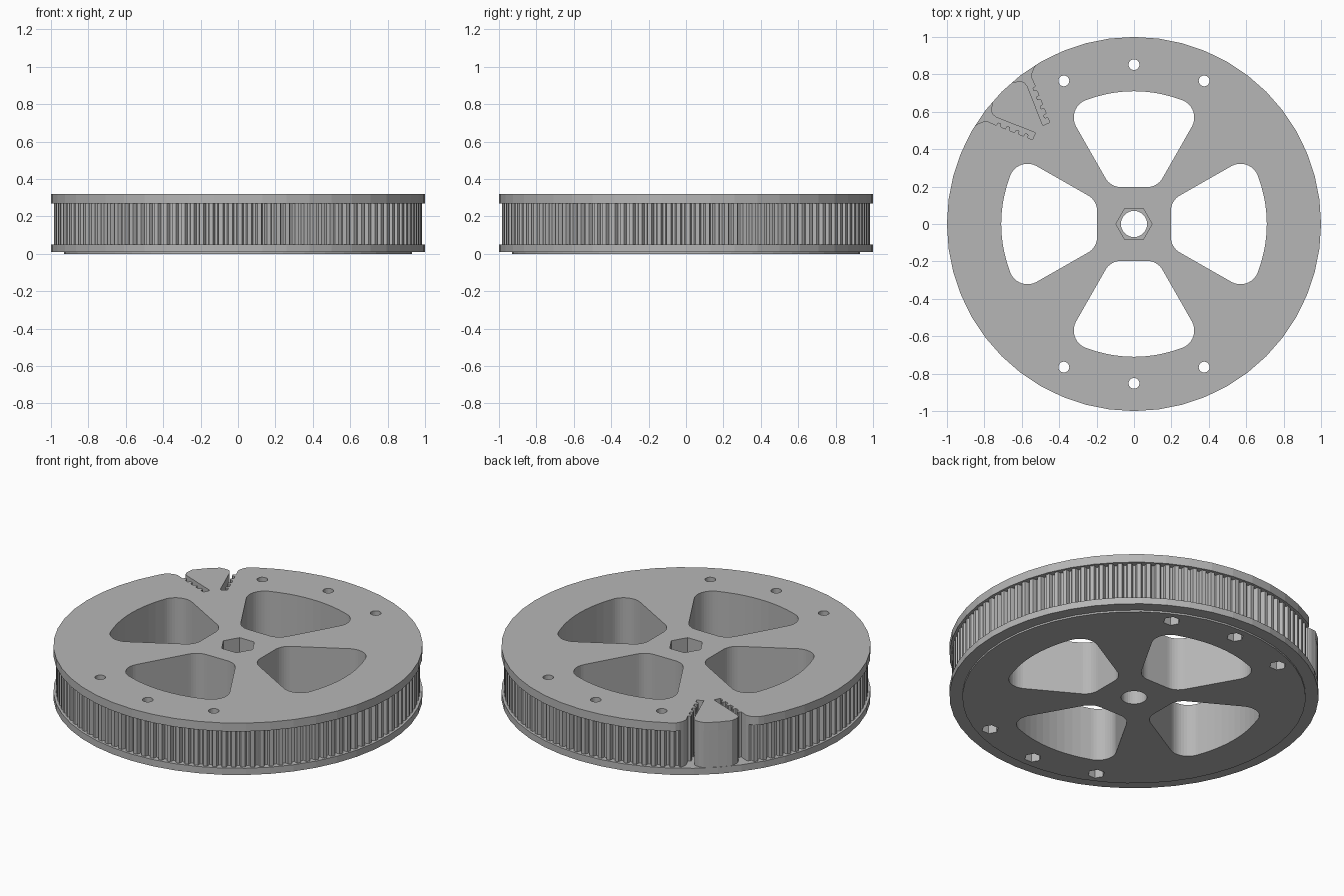
import bpy, bmesh
from math import sin, cos, pi, radians, sqrt
from mathutils.geometry import convex_hull_2d

if "Cube" in bpy.data.objects:
    bpy.data.objects.remove(bpy.data.objects["Cube"])

grey = bpy.data.materials.new("plain grey")
grey.diffuse_color = (0.47, 0.47, 0.47, 1)
grey.use_nodes = True
grey.node_tree.nodes["Principled BSDF"].inputs["Base Color"].default_value = grey.diffuse_color


def circle(r, n, cx=0, cy=0, start=0.0):
    return [(cx + r * cos(start + 2 * pi * i / n), cy + r * sin(start + 2 * pi * i / n)) for i in range(n)]


def turn(pts, a):
    return [(x * cos(a) - y * sin(a), x * sin(a) + y * cos(a)) for x, y in pts]


def hull(pts):
    return [pts[i] for i in convex_hull_2d(pts)]


def prisms(name, items):
    """One object holding several extruded outlines: (points, z0, z1)."""
    bm = bmesh.new()
    for pts, z0, z1 in items:
        f = bm.faces.new([bm.verts.new((x, y, z0)) for x, y in pts])
        ext = bmesh.ops.extrude_face_region(bm, geom=[f], use_keep_orig=True)
        for v in ext["geom"]:
            if isinstance(v, bmesh.types.BMVert):
                v.co.z = z1
    bmesh.ops.recalc_face_normals(bm, faces=bm.faces)
    me = bpy.data.meshes.new(name)
    bm.to_mesh(me)
    bm.free()
    me.materials.append(grey)
    ob = bpy.data.objects.new(name, me)
    bpy.context.collection.objects.link(ob)
    return ob


def combine(target, other, op):
    other.hide_render = True
    mod = target.modifiers.new(op, 'BOOLEAN')
    mod.operation, mod.solver, mod.object = op, 'EXACT', other
    bpy.context.view_layer.objects.active = target
    bpy.ops.object.modifier_apply(modifier=mod.name)
    bpy.data.objects.remove(other)


# toothed belt track
TEETH = 120
track = []
for i in range(TEETH):
    a = 2 * pi * i / TEETH
    p = 2 * pi / TEETH
    for t, r in ((0.0, 0.985), (0.42, 0.985), (0.5, 0.975), (0.58, 0.963), (0.84, 0.963), (0.92, 0.975)):
        track.append((r * cos(a + t * p), r * sin(a + t * p)))
pulley = prisms("pulley_wheel", [(track, 0.03, 0.30)])

# flanges and the thin raised disc underneath
combine(pulley, prisms("bottom_flange", [(circle(1, 48), 0.01, 0.05)]), 'UNION')
combine(pulley, prisms("top_flange", [(circle(1, 48), 0.27, 0.32)]), 'UNION')
combine(pulley, prisms("bottom_disc", [(circle(0.93, 48), 0.0, 0.02)]), 'UNION')

# smooth plug that becomes the outside of the clamp wedge
DIAG = radians(135)
plug = [(0.9, -0.15), (0.9, 0.15)] + [(0.997 * cos(a), 0.997 * sin(a))
                                     for a in (-0.15, -0.1, -0.05, 0, 0.05, 0.1, 0.15)]
combine(pulley, prisms("wedge_plug", [(turn(hull(plug), DIAG), 0.03, 0.30)]), 'UNION')

# windows, bolt holes and shaft hole
arc = [(0.71 * sin(radians(d)), 0.71 * cos(radians(d))) for d in range(-20, 21, 4)]
corners = []
for s in (-1, 1):
    corners += circle(0.1, 40, s * 0.222, 0.569)
    corners += circle(0.095, 40, s * 0.07, 0.292)
window = hull(arc + corners)
through = [(turn(window, k * pi / 2), -0.1, 0.5) for k in range(4)]
through.append((circle(0.07, 32), -0.1, 0.5))
bolts = [(x, s * y) for s in (-1, 1) for x, y in ((-0.375, 0.765), (0, 0.852), (0.375, 0.765))]
through += [(circle(0.029, 24, x, y), -0.1, 0.5) for x, y in bolts]
combine(pulley, prisms("through_holes", through), 'DIFFERENCE')

# hexagonal nut pockets: bolts from below, shaft from above
pockets = [(circle(0.046, 6, x, y), -0.1, 0.1) for x, y in bolts]
pockets.append((circle(0.097, 6), 0.16, 0.5))
combine(pulley, prisms("nut_pockets", pockets), 'DIFFERENCE')

# belt clamp slots, toothed on the outer side, mirrored about the diagonal
slot = [(0.717, 0.028), (0.923, 0.117), (0.945, 0.121), (0.96, 0.116), (0.975, 0.103),
        (0.986, 0.088), (0.997, 0.074), (1.1, 0.074), (1.1, 0.25), (0.973, 0.232),
        (0.967, 0.205), (0.957, 0.183), (0.94, 0.165)]
dx, dy = 0.918, 0.396
wall = []
for k in range(4):
    s = 0.026 + k * 0.052
    for t, h in ((0, 0), (0.003, 0.014), (0.008, 0.018), (0.018, 0.018), (0.023, 0.014), (0.026, 0)):
        wall.append((0.703 + (s + t) * dx + h * dy, 0.065 + (s + t) * dy - h * dx))
slot += wall[::-1] + [(0.703, 0.065)]
mirrored = [(u, -v) for u, v in slot]
combine(pulley, prisms("clamp_slots", [(turn(p, DIAG), 0.05, 0.5) for p in (slot, mirrored)]), 'DIFFERENCE')
